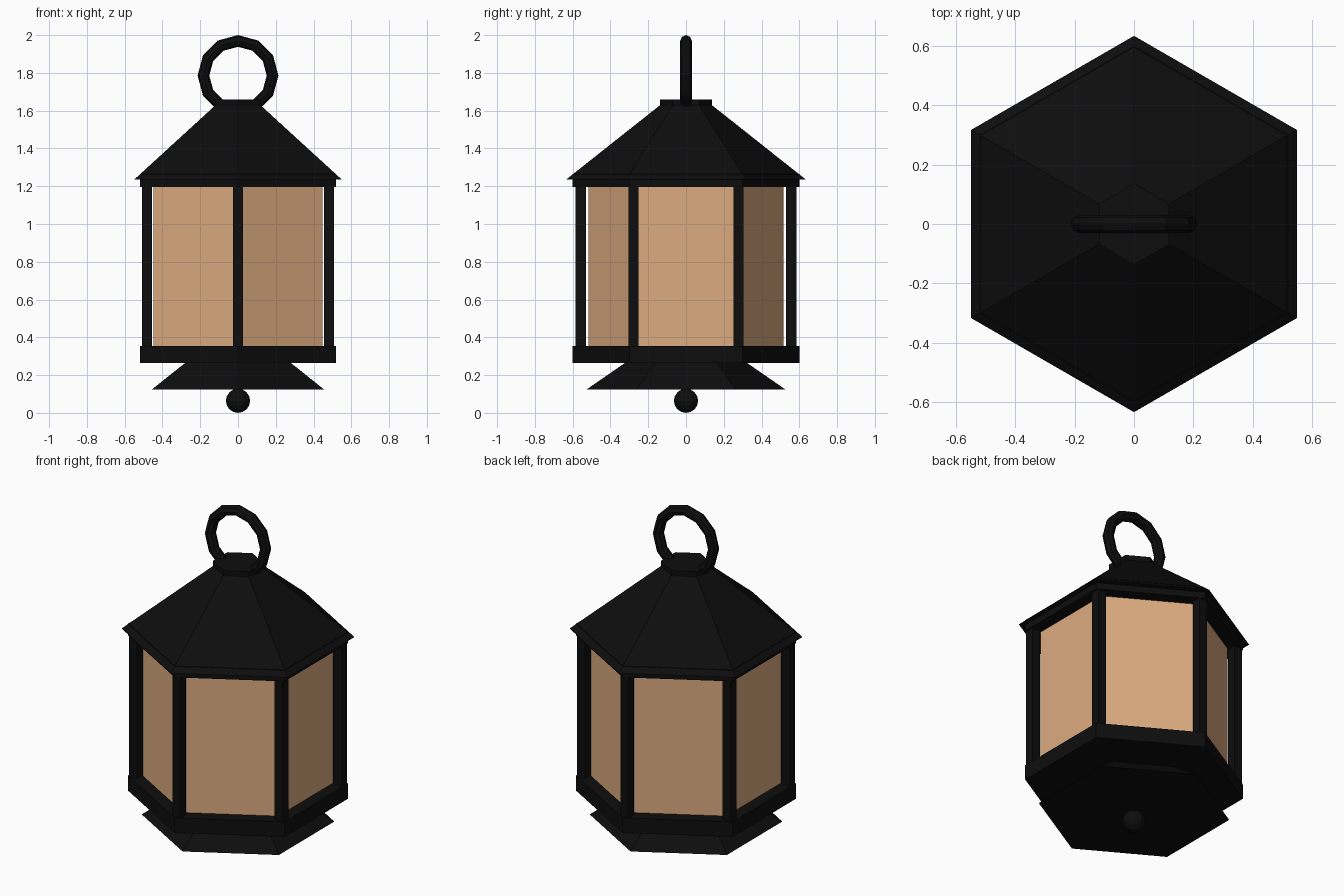
import bpy, math
from math import radians, sin, cos

if "Cube" in bpy.data.objects:
    bpy.data.objects.remove(bpy.data.objects["Cube"])


def material(name, rgb):
    m = bpy.data.materials.new(name)
    m.diffuse_color = (*rgb, 1)
    m.use_nodes = True
    m.node_tree.nodes["Principled BSDF"].inputs["Base Color"].default_value = m.diffuse_color
    return m


IRON = material("black_iron", (0.004, 0.004, 0.004))
GLASS = material("amber_glass", (0.72, 0.41, 0.215))


def finish(name, mat):
    ob = bpy.context.object
    ob.name = name
    ob.data.materials.append(mat)
    return ob


def hexagon(name, z0, z1, r0, r1, mat=IRON):
    """Six-sided frustum with corners on the y axis."""
    bpy.ops.mesh.primitive_cone_add(vertices=6, radius1=r0, radius2=r1,
                                    depth=z1 - z0, location=(0, 0, (z0 + z1) / 2))
    return finish(name, mat)


# Foot, base, glass body, upper rim, roof and cap
hexagon("flared_foot", 0.125, 0.27, 0.525, 0.315)
hexagon("base_plate", 0.265, 0.355, 0.6, 0.6)
hexagon("glass_body", 0.35, 1.205, 0.517, 0.517, GLASS)
hexagon("upper_rim", 1.197, 1.265, 0.6, 0.6)
hexagon("roof", 1.235, 1.635, 0.635, 0.13)
hexagon("roof_cap", 1.625, 1.66, 0.137, 0.137)

# Square corner posts
for i in range(6):
    a = radians(30 + 60 * i)
    bpy.ops.mesh.primitive_cube_add(size=1, location=(0.557 * cos(a), 0.557 * sin(a), 0.777))
    post = finish("corner_post", IRON)
    post.scale = (0.054, 0.054, 0.86)

# Hanging ring
bpy.ops.mesh.primitive_torus_add(major_segments=12, minor_segments=8, major_radius=0.183,
                                 minor_radius=0.031, location=(0, 0, 1.786),
                                 rotation=(radians(90), 0, 0))
finish("hanging_ring", IRON)

# Ball finial under the foot
bpy.ops.mesh.primitive_uv_sphere_add(segments=12, ring_count=8, radius=0.064,
                                     location=(0, 0, 0.064))
finish("ball_finial", IRON)
